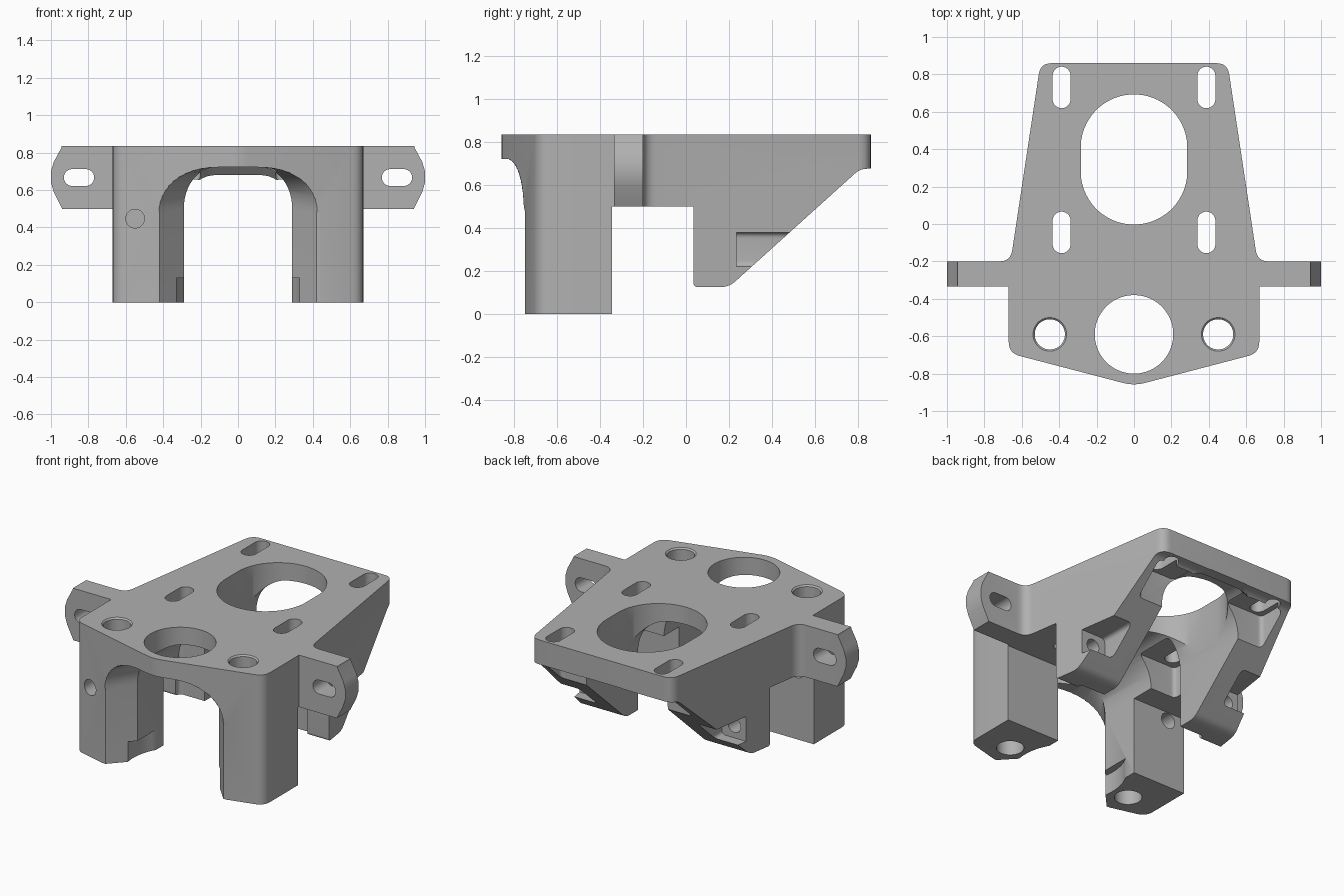
import bpy, bmesh
from math import sin, cos, pi
from mathutils import Vector

cube = bpy.data.objects.get("Cube")
if cube:
    bpy.data.objects.remove(cube, do_unlink=True)

grey = bpy.data.materials.new("plain grey")
grey.use_nodes = True
GREY = (0.44, 0.44, 0.44, 1)
grey.diffuse_color = GREY
grey.node_tree.nodes["Principled BSDF"].inputs["Base Color"].default_value = GREY


def rounded(points, steps=6):
    """Round polygon corners; each point is (u, v) or (u, v, radius)."""
    out = []
    for i, p in enumerate(points):
        c = Vector(p[:2])
        if len(p) < 3:
            out.append(c)
            continue
        a = c + (Vector(points[i - 1][:2]) - c).normalized() * p[2]
        b = c + (Vector(points[(i + 1) % len(points)][:2]) - c).normalized() * p[2]
        for k in range(steps + 1):
            t = k / steps
            out.append(a * (1 - t) ** 2 + c * 2 * t * (1 - t) + b * t * t)
    return out


def loft(name, rings):
    """Skin matching rings of 3D points and cap both ends."""
    bm = bmesh.new()
    loops = [[bm.verts.new(p) for p in ring] for ring in rings]
    for a, b in zip(loops, loops[1:]):
        for i in range(len(a)):
            j = (i + 1) % len(a)
            bm.faces.new((a[i], a[j], b[j], b[i]))
    bm.faces.new(loops[0])
    bm.faces.new(loops[-1])
    bmesh.ops.recalc_face_normals(bm, faces=bm.faces)
    mesh = bpy.data.meshes.new(name)
    bm.to_mesh(mesh)
    bm.free()
    ob = bpy.data.objects.new(name, mesh)
    bpy.context.collection.objects.link(ob)
    return ob


def prism(name, pts, axis, lo, hi):
    place = {"x": lambda u, v, w: (w, u, v),
             "y": lambda u, v, w: (u, w, v),
             "z": lambda u, v, w: (u, v, w)}[axis]
    return loft(name, [[place(p[0], p[1], w) for p in pts] for w in (lo, hi)])


def stadium(cx, cy, r, du=0, dv=0, n=32):
    """Circle stretched by du or dv either side of its centre."""
    pts = []
    for k in range(n):
        a = 2 * pi * (k + 0.5) / n
        u, v = cos(a), sin(a)
        pts.append((cx + r * u + (du if u > 0 else -du),
                    cy + r * v + (dv if v > 0 else -dv)))
    return pts


def rect(u0, v0, u1, v1, r=0.03):
    return rounded([(u0, v0, r), (u1, v0, r), (u1, v1, r), (u0, v1, r)])


def combine(body, tool, operation="DIFFERENCE"):
    tool.hide_render = True
    mod = body.modifiers.new("cut", "BOOLEAN")
    mod.operation = operation
    mod.solver = "EXACT"
    mod.object = tool
    bpy.ops.object.modifier_apply(modifier=mod.name)
    bpy.data.objects.remove(tool, do_unlink=True)


# Plan outline with side ears
half = [(0.5, 0.86, 0.06), (0.66, -0.2, 0.06), (1, -0.2), (1, -0.335),
        (0.67, -0.335), (0.67, -0.69, 0.06)]
mirror = [(-p[0],) + p[1:] for p in reversed(half)]
body = prism("bracket_body", rounded(half + [(0, -0.865, 0.06)] + mirror),
             "z", 0, 0.835)
body.data.materials.append(grey)
bpy.context.view_layer.objects.active = body
body.select_set(True)

# Side profile: front legs, raised middle, sloping rear legs and rear lip
side = rounded([(-0.9, 0.9), (0.9, 0.9), (0.9, 0.69), (0.86, 0.675, 0.03),
                (0.81, 0.675, 0.03), (0.2, 0.125, 0.04), (0.035, 0.125, 0.02),
                (0.035, 0.5), (-0.345, 0.5), (-0.345, -0.1),
                (-0.75, -0.1), (-0.75, 0.48), (-0.775, 0.6),
                (-0.83, 0.7), (-0.88, 0.722)])
combine(body, prism("side_profile", side, "x", -1.2, 1.2), "INTERSECT")

# Curved ear ends
end = [(0.94, -0.1), (0.94, 0.5), (0.985, 0.59), (1.0, 0.64), (1.0, 0.7),
       (0.985, 0.75), (0.945, 0.825), (0.93, 0.9)]
front = end + [(-x, z) for x, z in reversed(end)]
combine(body, prism("front_profile", front, "y", -1.2, 1.2), "INTERSECT")


# Arched tunnel between the legs, flared at the front, shallower under the lip
def arch(y, flat, hw, spring, top, n=12):
    right = [(hw, y, -0.1)]
    for k in range(n + 1):
        a = pi / 2 * k / n
        right.append((flat + (hw - flat) * cos(a), y, spring + (top - spring) * sin(a)))
    return right + [(-x, yy, z) for x, yy, z in reversed(right)]


sections = [(-0.92, 0.1, 0.58, 0.44, 0.722), (-0.61, 0.12, 0.29, 0.5, 0.722),
            (0.75, 0.12, 0.29, 0.5, 0.722), (0.79, 0.12, 0.285, 0.5, 0.68),
            (0.95, 0.12, 0.285, 0.5, 0.68)]
combine(body, loft("tunnel", [arch(*s) for s in sections]))

# Round relief at the inside of the front feet
combine(body, prism("foot_relief", stadium(0, -0.59, 0.335, n=64), "z", -0.1, 0.13))

# Large holes in the top plate
combine(body, prism("front_bore", stadium(0, -0.59, 0.21, n=64), "z", 0.4, 1))
combine(body, prism("rear_bore", stadium(0, 0.345, 0.285, dv=0.063, n=64), "z", 0.4, 1))

for s in (1, -1):
    # Pockets below the mounting slots
    combine(body, prism("middle_pocket", rect(s * 0.2, -0.19, s * 0.47, 0.075), "z", -0.1, 0.7))
    combine(body, prism("rear_pocket", rect(s * 0.2, 0.6, s * 0.47, 0.79), "z", -0.1, 0.7))
    # Mounting slots
    for y in (-0.045, 0.73):
        combine(body, prism("slot", stadium(s * 0.387, y, 0.048, dv=0.063), "z", -0.1, 1))
    # Holes down the front legs, with a shallow countersink
    combine(body, prism("leg_hole", stadium(s * 0.45, -0.59, 0.081), "z", -0.1, 1))
    combine(body, loft("countersink", [[(x, y, z) for x, y in stadium(s * 0.45, -0.59, r)]
                                       for r, z in ((0.075, 0.82), (0.095, 0.84))]))
    # Slots through the ears
    combine(body, prism("ear_slot", stadium(s * 0.85, 0.667, 0.045, du=0.036), "y", -0.4, -0.1))
    # Screw recess and hole in the rear legs
    combine(body, prism("screw_recess", rect(s * 0.42, 0.22, s * 0.9, 0.38), "y", 0.235, 0.7))
    combine(body, prism("screw_hole", stadium(s * 0.51, 0.3, 0.045), "y", 0.1, 0.5))

# Cross hole through one front leg
combine(body, prism("cross_hole", stadium(-0.55, 0.447, 0.05), "y", -1, -0.3))

bpy.ops.object.shade_smooth_by_angle(angle=0.6)
